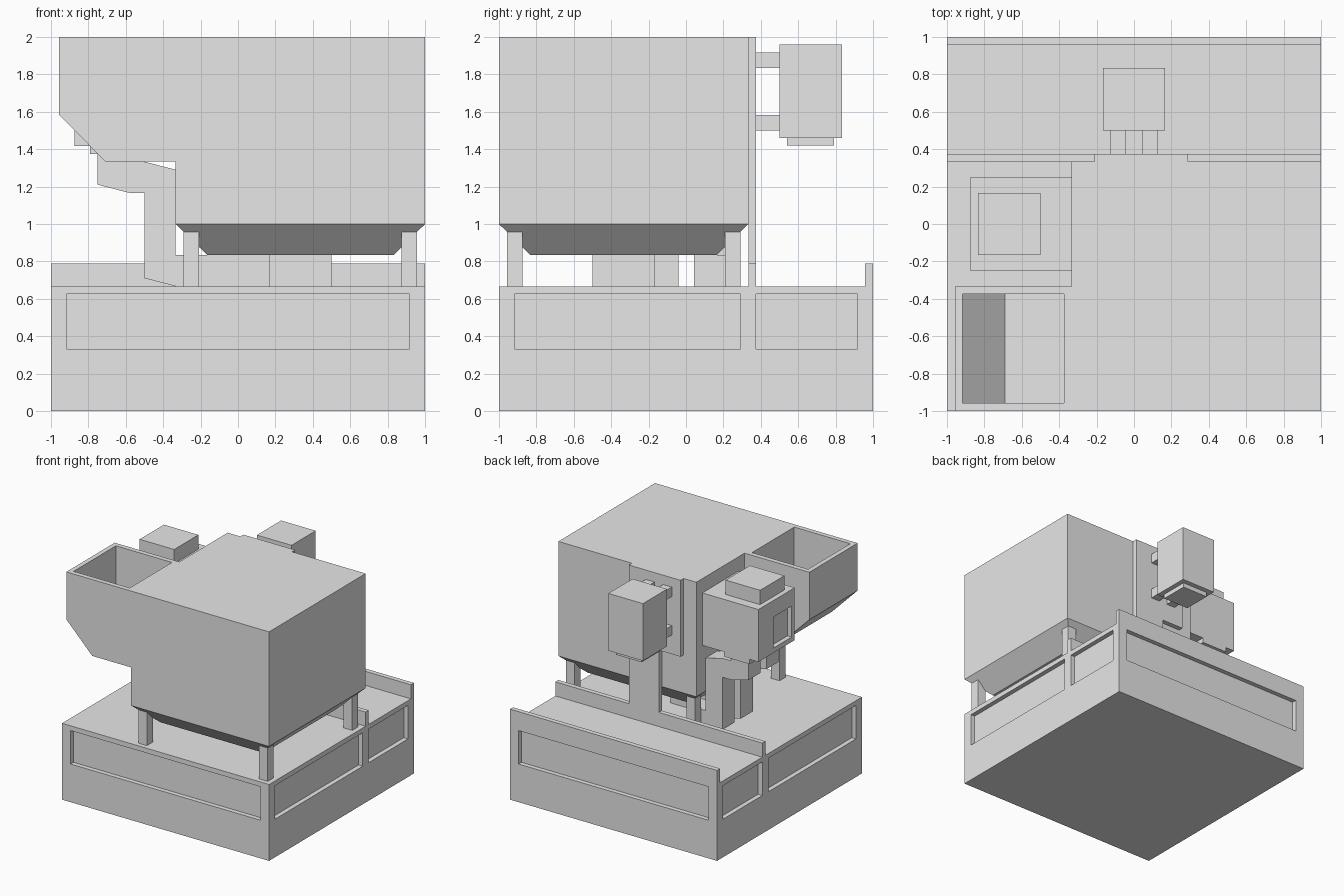
import bpy, bmesh
from mathutils import Vector

old = bpy.data.objects.get("Cube")
if old:
    bpy.data.objects.remove(old, do_unlink=True)

grey = bpy.data.materials.new("light_grey")
grey.use_nodes = True
grey.diffuse_color = (0.8, 0.8, 0.8, 1)
for node in grey.node_tree.nodes:
    if node.type == "BSDF_PRINCIPLED":
        node.inputs["Base Color"].default_value = (0.8, 0.8, 0.8, 1)


def finish(name, bm):
    bmesh.ops.recalc_face_normals(bm, faces=bm.faces)
    mesh = bpy.data.meshes.new(name)
    bm.to_mesh(mesh)
    bm.free()
    mesh.materials.append(grey)
    ob = bpy.data.objects.new(name, mesh)
    bpy.context.collection.objects.link(ob)
    return ob


def box(name, x, y, z):
    bm = bmesh.new()
    bmesh.ops.create_cube(bm, size=1)
    for v in bm.verts:
        v.co = Vector(r[0] if c < 0 else r[1] for r, c in zip((x, y, z), v.co))
    return finish(name, bm)


def extrude_xz(name, points, y0, y1):
    """Closed x-z profile extruded along y."""
    bm = bmesh.new()
    face = bm.faces.new([bm.verts.new((x, y0, z)) for x, z in points])
    new = bmesh.ops.extrude_face_region(bm, geom=[face])["geom"]
    bmesh.ops.translate(bm, vec=(0, y1 - y0, 0),
                        verts=[g for g in new if isinstance(g, bmesh.types.BMVert)])
    return finish(name, bm)


def cut(ob, cutters):
    for c in cutters:
        c.hide_render = True
        mod = ob.modifiers.new("cut", "BOOLEAN")
        mod.operation, mod.solver, mod.object = "DIFFERENCE", "EXACT", c
        bpy.context.view_layer.objects.active = ob
        bpy.ops.object.modifier_apply(modifier=mod.name)
        bpy.data.objects.remove(c, do_unlink=True)


# Base block with recessed panels on all four sides
base = box("base", (-1, 1), (-1, 1), (0, 0.667))
band = (0.333, 0.625)
cutters = []
for s in (-1, 1):
    deep = sorted((s * 0.96, s * 1.1))
    cutters.append(box("panel_cutter", (-0.917, 0.917), deep, band))
    for span in ((-0.917, 0.292), (0.375, 0.917)):
        cutters.append(box("panel_cutter", deep, span, band))
cut(base, cutters)

# Rear rim, and the cross wall that rises into a back plate
box("rear_rim", (-1, 1), (0.958, 1), (0.66, 0.79))
extrude_xz("cross_wall_and_plate",
           [(-1, 0.66), (1, 0.66), (1, 0.79), (0.29, 0.79), (0.29, 2), (-0.21, 2),
            (-0.21, 1.333), (0, 1.333), (0, 0.79), (-1, 0.79)], 0.333, 0.375)

# Tank with tapered underside
tank = box("tank", (-0.333, 1), (-1, 0.333), (1, 2))
bm = bmesh.new()
bm.from_mesh(tank.data)
bm.faces.ensure_lookup_table()
bottom = min(bm.faces, key=lambda f: f.calc_center_median().z)
new = bmesh.ops.extrude_face_region(bm, geom=[bottom])["geom"]
for v in [g for g in new if isinstance(g, bmesh.types.BMVert)]:
    v.co.x += 0.167 if v.co.x < 0 else -0.167
    v.co.y += 0.167 if v.co.y < 0 else -0.167
    v.co.z = 0.835
stale = [f for f in bm.faces if all(abs(v.co.z - 1) < 0.001 for v in f.verts)]
bmesh.ops.delete(bm, geom=stale, context="FACES_ONLY")
bmesh.ops.recalc_face_normals(bm, faces=bm.faces)
bm.to_mesh(tank.data)
bm.free()

# Tank legs and centre outlet
for x in (-0.292, 0.875):
    for y in (-0.958, 0.208):
        box("tank_leg", (x, x + 0.083), (y, y + 0.083), (0.66, 0.99))
box("tank_outlet", (0.167, 0.5), (-0.5, -0.167), (0.66, 0.85))

# Open hopper on the right side of the tank
hopper = extrude_xz("hopper", [(-0.958, 2), (-0.958, 1.585), (-0.708, 1.333),
                               (-0.333, 1.333), (-0.333, 2)], -1, -0.333)
cut(hopper, [extrude_xz("hopper_cutter",
                        [(-0.917, 2.1), (-0.917, 1.602), (-0.69, 1.375),
                         (-0.375, 1.375), (-0.375, 2.1)], -0.958, -0.375)])

# Pump housing with a recessed side panel, cap and collar
pump = box("pump_housing", (-0.875, -0.333), (-0.25, 0.25), (1.417, 1.875))
cut(pump, [box("pump_cutter", (-1, -0.835), (-0.208, 0.042), (1.46, 1.73))])
box("pump_cap", (-0.833, -0.5), (-0.167, 0.167), (1.87, 2))
box("pump_collar", (-0.79, -0.54), (-0.25, 0.25), (1.375, 1.42))

# Pair of square pipes stepping down and under the tank
for name, y, end in (("front_pipe", -0.208, 0.18), ("rear_pipe", 0.042, -0.17)):
    extrude_xz(name, [(-0.75, 1.38), (-0.75, 1.21), (-0.583, 1.167), (-0.5, 1.167),
                      (-0.5, 0.71), (-0.333, 0.667), (end, 0.667), (end, 0.833),
                      (-0.333, 0.833), (-0.333, 1.29), (-0.5, 1.333),
                      (-0.583, 1.333), (-0.583, 1.38)], y, y + 0.167)

# Control box held off the back plate by four brackets
box("control_box", (-0.167, 0.167), (0.5, 0.833), (1.46, 1.96))
box("control_box_base", (-0.125, 0.125), (0.54, 0.79), (1.42, 1.465))
for x in (-0.125, 0.042):
    for z in (1.5, 1.835):
        box("bracket", (x, x + 0.083), (0.37, 0.505), (z, z + 0.083))
